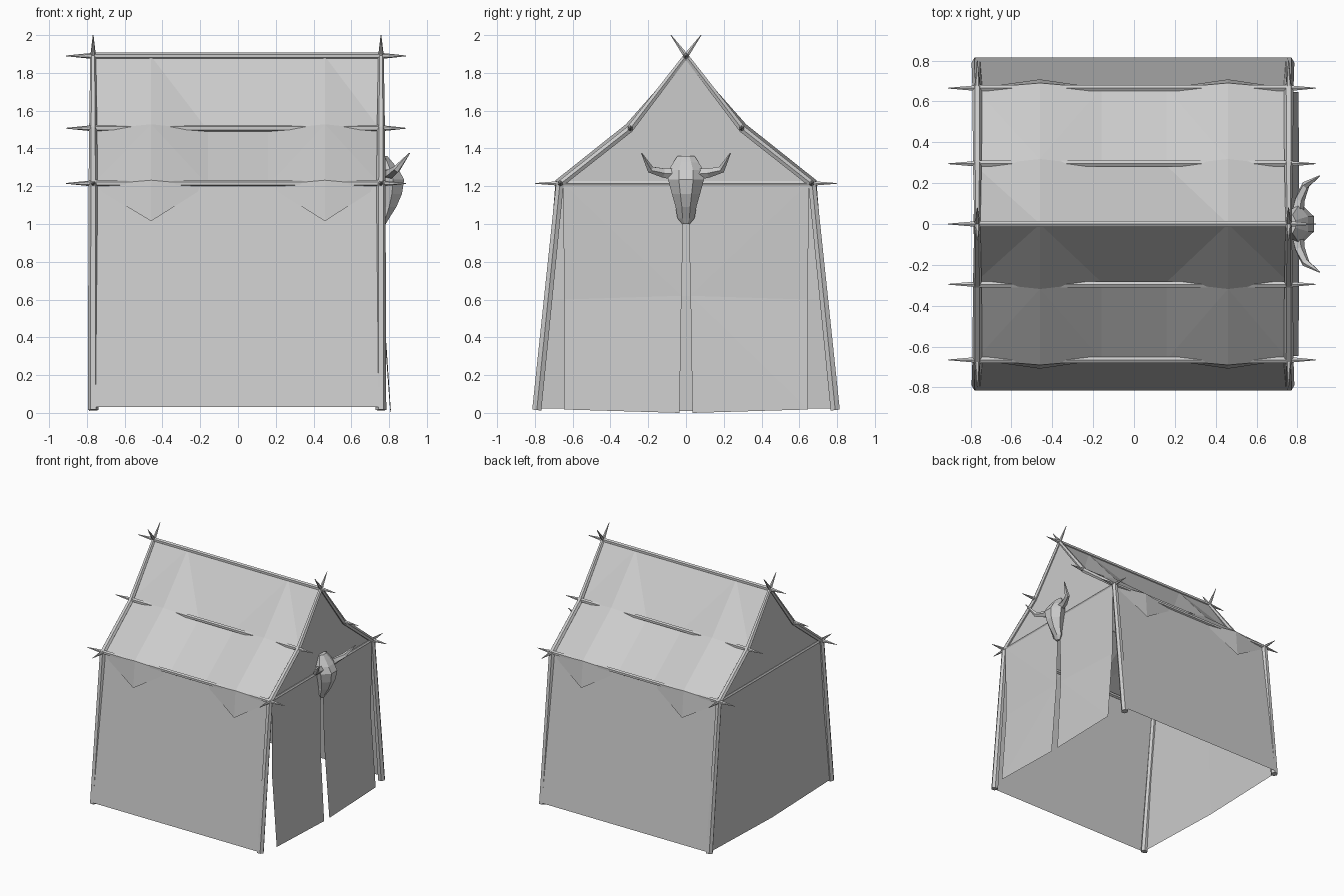
import bpy, bmesh
from mathutils import Vector

if "Cube" in bpy.data.objects:
    bpy.data.objects.remove(bpy.data.objects["Cube"])


def make(name, verts, faces):
    me = bpy.data.meshes.new(name)
    me.from_pydata([tuple(v) for v in verts], [], faces)
    bm = bmesh.new()
    bm.from_mesh(me)
    bmesh.ops.recalc_face_normals(bm, faces=bm.faces)
    bm.to_mesh(me)
    bm.free()
    ob = bpy.data.objects.new(name, me)
    bpy.context.collection.objects.link(ob)
    return ob


def skin(name, rings):
    """Joins equal-sized rings of points into a capped solid."""
    n = len(rings[0])
    verts = [p for r in rings for p in r]
    faces = [(i * n + j, i * n + (j + 1) % n, (i + 1) * n + (j + 1) % n, (i + 1) * n + j)
             for i in range(len(rings) - 1) for j in range(n)]
    faces += [tuple(range(n)), tuple(range(len(verts) - n, len(verts)))]
    return make(name, verts, faces)


def tube(name, path, radii, sides=6):
    from math import cos, sin, tau
    pts = [Vector(p) for p in path]
    up = Vector((1, 0, 0)) if abs((pts[-1] - pts[0]).normalized().x) < 0.8 else Vector((0, 0, 1))
    rings = []
    for i, p in enumerate(pts):
        t = (pts[min(i + 1, len(pts) - 1)] - pts[max(i - 1, 0)]).normalized()
        a = (up - t * up.dot(t)).normalized()
        b = t.cross(a)
        rings.append([p + (a * cos(tau * k / sides) + b * sin(tau * k / sides)) * radii[i]
                      for k in range(sides)])
    return skin(name, rings)


# Corner posts that bend into crossing rafters with pointed tips
for x in (-0.767, 0.757):
    for s in (-1, 1):
        tube("post_and_rafter",
             [(x, s * .79, .015), (x, s * .668, 1.21), (x, s * .297, 1.503), (x, 0, 1.89), (x, -s * .08, 2.0)],
             [.028, .024, .021, .015, .002])
    # Tie pole across each end
    tube("tie_pole", [(x, -.8, 1.215), (x, -.67, 1.215), (x, .67, 1.215), (x, .8, 1.215)],
         [.002, .014, .014, .002])

# Long poles along ridge, roof bends and eaves
for y, z in ((0, 1.89), (.295, 1.507), (-.295, 1.507), (.665, 1.215), (-.665, 1.215)):
    tube("long_pole", [(-.91, y, z), (-.76, y, z), (.75, y, z), (.89, y, z)], [.002, .017, .017, .002])

# Roof cloth with folds draped over the poles, hanging points and side walls
cols = [-.775, -.46, -.16, .16, .46, .755]
for s in (-1, 1):
    v, f = [], []
    for i, x in enumerate(cols):
        high = i in (1, 4)
        v += [(x, 0, 1.888),
              (x, s * (.318 if high else .284), 1.528 if high else 1.497),
              (x, s * (.69 if high else .664), 1.232 if high else 1.205)]
    for i in range(5):
        a, b = i * 3, i * 3 + 3
        for k in (0, 1):
            if i in (1, 4):
                f += [(a + k, a + k + 1, b + k + 1), (a + k, b + k + 1, b + k)] if k else \
                     [(a, a + 1, b + 1), (a, b + 1, b)]
            else:
                f += [(a + k, a + k + 1, b + k), (a + k + 1, b + k + 1, b + k)]
    for m in (1, 4):
        c = m * 3 + 2
        tip = len(v)
        v.append((cols[m], s * .708, 1.015))
        f += [(c - 3, tip, c), (c, tip, c + 3)]
    make("roof_cloth", v, f)
    make("side_wall", [(-.775, s * .815, .03), (.755, s * .815, .03),
                       (.755, s * .667, 1.21), (-.775, s * .667, 1.21)], [(0, 1, 2, 3)])

# Back end wall, slightly bulged at the foot, and front gable cloth
gable = [(-.664, 1.21), (-.29, 1.5), (0, 1.885), (.29, 1.5), (.664, 1.21)]
make("back_wall",
     [(-.77, y, z) for y, z in gable] +
     [(-.765, .738, .6), (-.765, 0, .62), (-.765, -.738, .6),
      (-.775, .8, .025), (-.785, 0, .01), (-.775, -.8, .025)],
     [(0, 1, 2, 3, 4), (0, 4, 6), (0, 6, 7), (4, 5, 6), (5, 8, 9, 6), (6, 9, 10, 7)])
make("front_gable", [(.757, y, z) for y, z in gable], [(0, 1, 2, 3, 4)])

# Two door flaps with a narrow slit
for s in (-1, 1):
    make("door_flap",
         [(.765, s * .01, 1.215), (.765, s * .65, 1.215), (.768, s * .024, .62),
          (.762, s * .645, .6), (.81, s * .034, 0), (.805, s * .645, .018)],
         [(0, 2, 1), (1, 2, 3), (2, 4, 5), (2, 5, 3)])

# Horned skull: stacked faceted rings of (z, half width, front x)
levels = [(1.36, .045, .79), (1.325, .068, .82), (1.285, .092, .852), (1.235, .095, .88),
          (1.16, .075, .868), (1.09, .055, .838), (1.03, .045, .80), (1.0, .02, .782)]
skin("skull", [[(.762, -w * .75, z), ((.762 + xf) / 2, -w, z), (xf, -w * .4, z),
                (xf, w * .4, z), ((.762 + xf) / 2, w, z), (.762, w * .75, z)]
               for z, w, xf in levels])
for s in (-1, 1):
    tube("horn", [(.80, s * .06, 1.265), (.81, s * .12, 1.27), (.84, s * .19, 1.29), (.908, s * .235, 1.375)],
         [.032, .026, .02, .003], 5)
